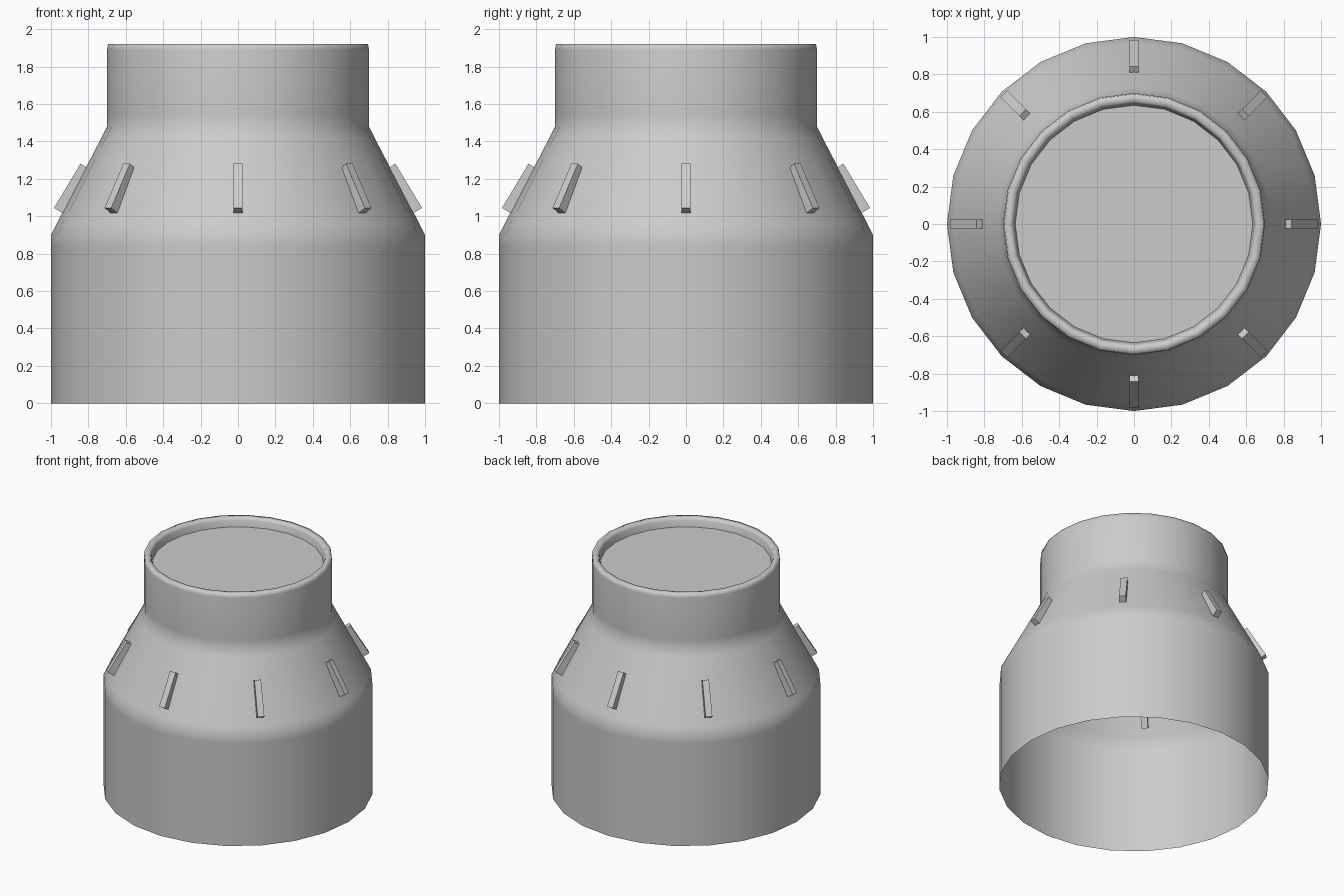
import bpy, bmesh, math
from mathutils import Matrix

default = bpy.data.objects.get("Cube")
if default:
    bpy.data.objects.remove(default, do_unlink=True)

SIDES = 24
grey = bpy.data.materials.new("plain grey")
grey.use_nodes = True
COLOUR = (0.6, 0.6, 0.6, 1)
grey.diffuse_color = COLOUR
grey.node_tree.nodes["Principled BSDF"].inputs["Base Color"].default_value = COLOUR


def make_object(name, bm, smooth=False):
    bmesh.ops.recalc_face_normals(bm, faces=bm.faces)
    for face in bm.faces:
        face.smooth = smooth
    mesh = bpy.data.meshes.new(name)
    bm.to_mesh(mesh)
    bm.free()
    mesh.materials.append(grey)
    obj = bpy.data.objects.new(name, mesh)
    bpy.context.collection.objects.link(obj)
    return obj


def lathe(name, profile):
    """Turn a (radius, height) profile into an open smooth shell."""
    bm = bmesh.new()
    rings = []
    for radius, z in profile:
        angles = [math.tau * i / SIDES for i in range(SIDES)]
        rings.append([bm.verts.new((radius * math.cos(a), radius * math.sin(a), z))
                      for a in angles])
    for low, high in zip(rings, rings[1:]):
        for i in range(SIDES):
            j = (i + 1) % SIDES
            bm.faces.new((low[i], low[j], high[j], high[i]))
    return make_object(name, bm, smooth=True)


# Body: wide open-bottomed skirt, cone, neck and rounded rim
lathe("body_shell", [
    (1, 0), (1, 0.84), (1, 0.9), (0.97, 0.96),
    (0.73, 1.42), (0.7, 1.48), (0.7, 1.54), (0.7, 1.89),
    (0.695, 1.92), (0.655, 1.92), (0.645, 1.9), (0.635, 1.85)])

# Flat cap recessed inside the rim
cap = bmesh.new()
bmesh.ops.create_circle(cap, cap_ends=True, segments=SIDES, radius=0.64,
                        matrix=Matrix.Translation((0, 0, 1.85)))
make_object("recessed_cap", cap)

# Eight tilted ribs set into the cone
for i in range(8):
    rib = bmesh.new()
    place = (Matrix.Rotation(math.tau * i / 8, 4, 'Z')
             @ Matrix.Translation((0.87, 0, 1.137))
             @ Matrix.Rotation(math.radians(-31), 4, 'Y')
             @ Matrix.Diagonal((0.1, 0.05, 0.276, 1)))
    bmesh.ops.create_cube(rib, size=1, matrix=place)
    make_object(f"cone_rib_{i + 1}", rib)
